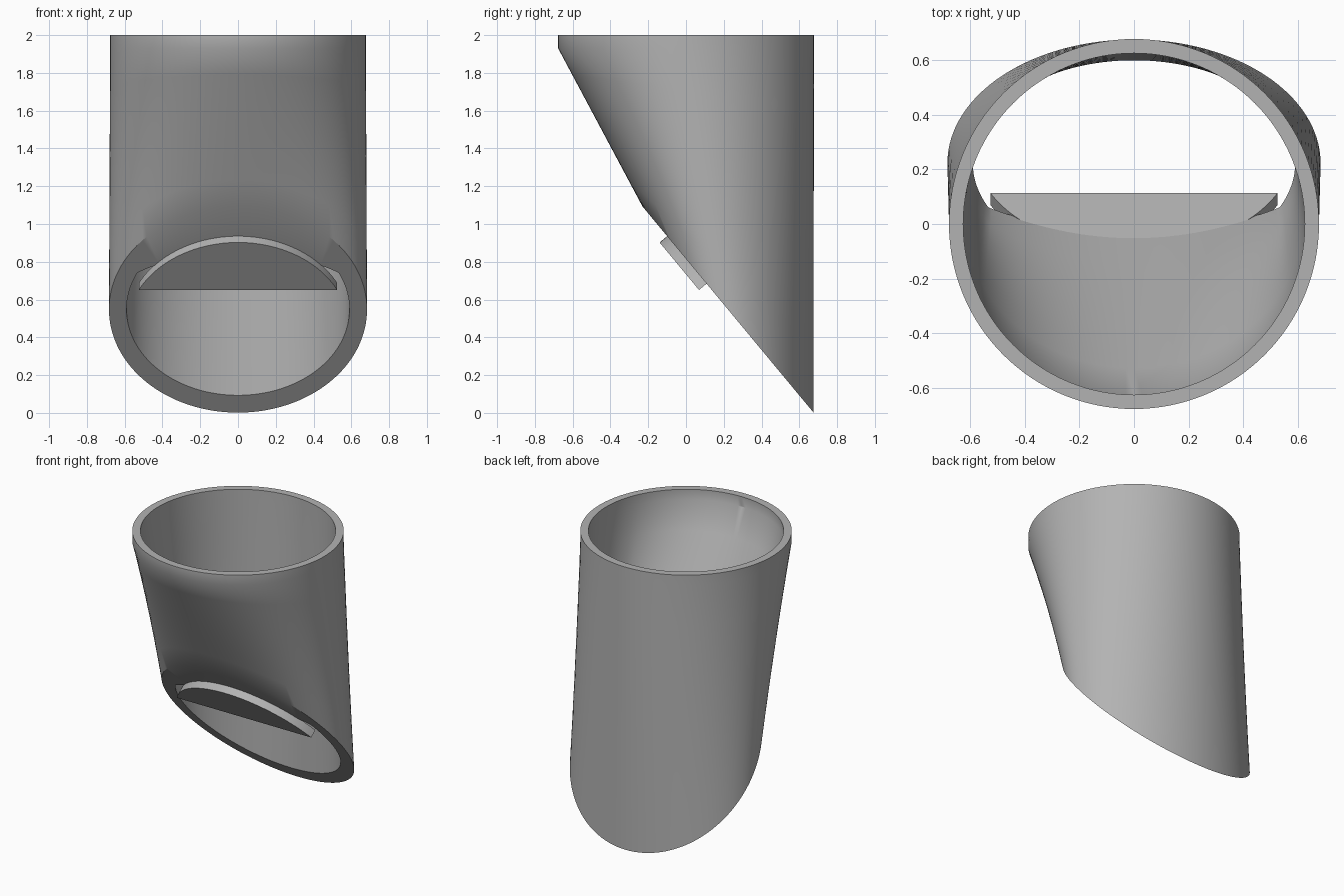
import bpy, bmesh
from math import sin, cos, tau, asin, pi
from mathutils import Vector

cube = bpy.data.objects.get("Cube")
if cube:
    bpy.data.objects.remove(cube, do_unlink=True)

N = 128
# Frame of the slanted mouth
CENTER = Vector((0, 0.2225, 0.547))
UP = Vector((0, -0.639, 0.770)).normalized()
OUT = Vector((0, -0.770, -0.639)).normalized()

grey = bpy.data.materials.new("plain grey")
grey.use_nodes = True
grey.diffuse_color = (0.45, 0.45, 0.45, 1)
grey.node_tree.nodes["Principled BSDF"].inputs["Base Color"].default_value = (0.45, 0.45, 0.45, 1)


def slant(u, v, t=0.0):
    return CENTER + Vector((u, 0, 0)) + UP * v + OUT * t


def finish(bm, name, angle):
    bmesh.ops.recalc_face_normals(bm, faces=bm.faces)
    mesh = bpy.data.meshes.new(name)
    bm.to_mesh(mesh)
    bm.free()
    obj = bpy.data.objects.new(name, mesh)
    bpy.context.collection.objects.link(obj)
    mesh.materials.append(grey)
    bpy.ops.object.select_all(action='DESELECT')
    obj.select_set(True)
    bpy.context.view_layer.objects.active = obj
    bpy.ops.object.shade_smooth_by_angle(angle=angle)


def circle(r, z):
    return lambda a: Vector((r * cos(a), r * sin(a), z))


def mouth_outer(a):
    return slant(0.683 * cos(a), -0.709 * sin(a))


def mouth_inner(a):
    # Round opening with a flattened upper edge
    u = 0.59 * cos(a)
    return slant(u, min(-0.59 * sin(a), 0.41 - 0.55 * u * u))


def blend(f, g, k):
    return lambda a: f(a).lerp(g(a), k)


# Tube: closed loop of sections, down the outside and up the inside
top_out, top_in = circle(0.677, 1.93), circle(0.625, 1.93)
STEPS = 6
sections = [circle(0.625, 2), circle(0.677, 2)]
sections += [blend(top_out, mouth_outer, i / STEPS) for i in range(STEPS + 1)]
sections += [blend(mouth_inner, top_in, i / STEPS) for i in range(STEPS + 1)]
bm = bmesh.new()
rings = [[bm.verts.new(f(tau * i / N)) for i in range(N)] for f in sections]
for k, ring in enumerate(rings):
    nxt = rings[(k + 1) % len(rings)]
    for i in range(N):
        j = (i + 1) % N
        bm.faces.new((ring[i], ring[j], nxt[j], nxt[i]))
finish(bm, "slanted_tube", 0.5)

# Visor plate: circular segment lying on the upper part of the mouth
R, MID, CHORD = 0.585, -0.08, 0.178
start = asin((CHORD - MID) / R)
arc = [start + (pi - 2 * start) * i / 48 for i in range(49)]
bm = bmesh.new()
faces = [[bm.verts.new(slant(R * cos(a), MID + R * sin(a), t)) for a in arc]
         for t in (-0.005, 0.052)]
for loop in faces:
    bm.faces.new(loop)
for i in range(len(arc)):
    j = (i + 1) % len(arc)
    bm.faces.new((faces[0][i], faces[0][j], faces[1][j], faces[1][i]))
finish(bm, "visor_plate", 0.5)
